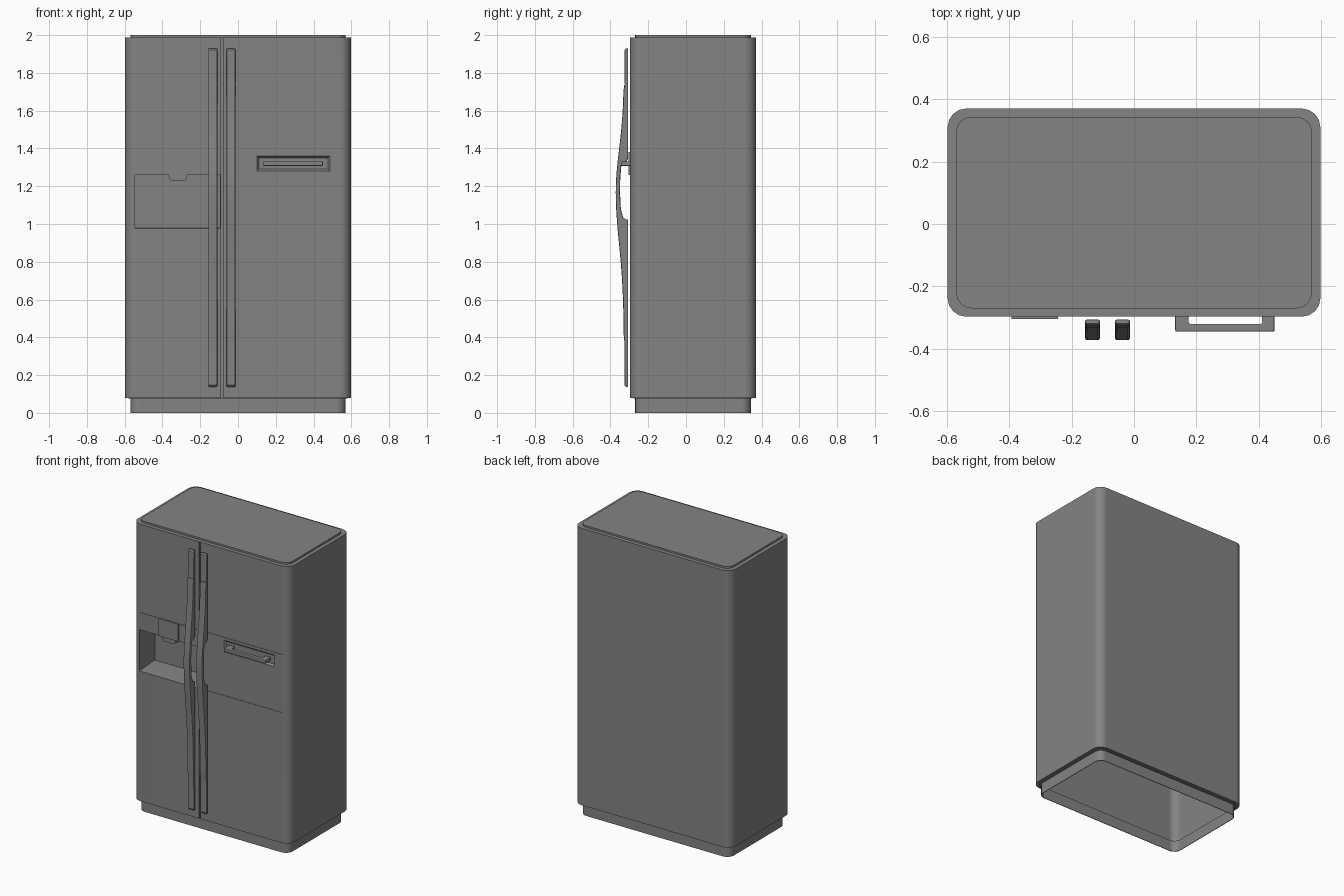
import bpy, bmesh, math
from mathutils import Vector

old = bpy.data.objects.get("Cube")
if old:
    bpy.data.objects.remove(old, do_unlink=True)

GREY = (0.23, 0.23, 0.23, 1)
steel = bpy.data.materials.new("grey_steel")
steel.use_nodes = True
steel.diffuse_color = GREY
steel.node_tree.nodes["Principled BSDF"].inputs["Base Color"].default_value = GREY

FRONT, BACK, HALF_W = -0.297, 0.37, 0.597
MID_Y = (FRONT + BACK) / 2
HALF_D = (BACK - FRONT) / 2


def finish(name, bm, smooth=True):
    bmesh.ops.recalc_face_normals(bm, faces=bm.faces)
    mesh = bpy.data.meshes.new(name)
    bm.to_mesh(mesh)
    bm.free()
    mesh.materials.append(steel)
    obj = bpy.data.objects.new(name, mesh)
    bpy.context.collection.objects.link(obj)
    if smooth:
        shade(obj)
    return obj


def activate(obj):
    bpy.ops.object.select_all(action='DESELECT')
    obj.select_set(True)
    bpy.context.view_layer.objects.active = obj


def shade(obj):
    activate(obj)
    bpy.ops.object.shade_smooth_by_angle(angle=math.radians(35))


def loft(name, rings, smooth=True):
    """Skin a stack of equal-length rings and cap both ends."""
    bm = bmesh.new()
    loops = [[bm.verts.new(p) for p in ring] for ring in rings]
    for a, b in zip(loops, loops[1:]):
        for i in range(len(a)):
            j = (i + 1) % len(a)
            bm.faces.new((a[i], a[j], b[j], b[i]))
    bm.faces.new(loops[0])
    bm.faces.new(loops[-1])
    return finish(name, bm, smooth)


def prism(name, profile, x0, x1, smooth=True):
    """Extrude a (y, z) profile along x."""
    return loft(name, [[(x, y, z) for y, z in profile] for x in (x0, x1)], smooth)


def box(name, x0, x1, y0, y1, z0, z1, smooth=True):
    return prism(name, [(y0, z0), (y1, z0), (y1, z1), (y0, z1)], x0, x1, smooth)


def rounded_ring(inset, z, radius=0.06, steps=4):
    w, d, r = HALF_W - inset, HALF_D - inset, radius - inset * 0.4
    pts = []
    for q, (sx, sy) in enumerate([(1, 1), (-1, 1), (-1, -1), (1, -1)]):
        for k in range(steps + 1):
            a = math.pi / 2 * (q + k / steps)
            pts.append((sx * (w - r) + r * math.cos(a),
                        MID_Y + sy * (d - r) + r * math.sin(a), z))
    return pts


def cut(target, cutter):
    mod = target.modifiers.new("cut", 'BOOLEAN')
    mod.operation, mod.solver, mod.object = 'DIFFERENCE', 'EXACT', cutter
    activate(target)
    bpy.ops.object.modifier_apply(modifier=mod.name)
    bpy.data.objects.remove(cutter, do_unlink=True)


def bevel(obj, width, segments, angle=50):
    mod = obj.modifiers.new("soft_edges", 'BEVEL')
    mod.width, mod.segments = width, segments
    mod.limit_method, mod.angle_limit = 'ANGLE', math.radians(angle)
    activate(obj)
    bpy.ops.object.modifier_apply(modifier=mod.name)
    shade(obj)


# Cabinet: open underneath, recessed plinth, stepped lid
cabinet = loft("cabinet", [rounded_ring(i, z) for i, z in [
    (0.018, 0.9), (0.018, 0.075), (0.031, 0.075), (0.031, 0),
    (0.027, 0), (0.027, 0.08), (0, 0.08), (0, 1.988),
    (0.027, 1.988), (0.027, 2.0)]], smooth=False)

# Gap between the doors
cut(cabinet, box("gap", -0.091, -0.079, FRONT - 0.1, FRONT + 0.015, 0.05, 1.985, False))

# Dispenser niche with a gently sloping floor
cut(cabinet, prism("niche", [(FRONT - 0.05, 0.972), (FRONT, 0.975), (-0.127, 0.985),
                             (-0.127, 1.26), (FRONT - 0.05, 1.26)], -0.545, -0.096, False))

# Fine seams above the niche and across the wide door
for x0, x1, z in [(-0.545, -0.091, 1.38), (-0.079, 0.57, 1.38), (-0.079, 0.57, 0.98)]:
    cut(cabinet, box("seam", x0, x1, FRONT - 0.05, FRONT + 0.003, z - 0.0015, z + 0.0015, False))


# Tapered pocket behind the drawer pull
def pocket_ring(m, y):
    return [(0.10 + m, y, 1.28 + m), (0.487 - m, y, 1.28 + m),
            (0.487 - m, y, 1.36 - m), (0.10 + m, y, 1.36 - m)]


cut(cabinet, loft("pocket", [pocket_ring(0, FRONT - 0.05), pocket_ring(0, FRONT),
                             pocket_ring(0.01, FRONT + 0.012)], False))
shade(cabinet)
weighted = cabinet.modifiers.new("flat_panels", 'WEIGHTED_NORMAL')
weighted.keep_sharp = True

# Dispenser control plate and spout
box("control_plate", -0.392, -0.243, FRONT - 0.007, FRONT + 0.01, 1.26, 1.38)
loft("spout", [[(x, y, z) for x, y in [(-0.318 - w, FRONT), (-0.318 + w, FRONT),
                                     (-0.318 + w, -0.2), (-0.318 - w, -0.2)]]
               for w, z in [(0.05, 1.262), (0.047, 1.238), (0.038, 1.23)]])

# Drawer pull: one bar bent back to the door at both ends
pull = loft("drawer_pull", [[(x, y, z) for x, y in [
    (0.132, -0.284), (0.132, -0.345), (0.45, -0.345), (0.45, -0.284),
    (0.41, -0.284), (0.41, -0.32), (0.175, -0.32), (0.175, -0.284)]]
    for z in (1.308, 1.332)])
bevel(pull, 0.005, 2)


# Long door handles: bowed front, grip opening at the back
def bow(z):
    t = (z - 1.17) / (0.27 if z < 1.17 else 0.22)
    return -0.325 - 0.043 * math.exp(-t * t / 2) - 0.004 * (0.4 < z < 1.74)


STEPS = 40
LOW, HIGH = 0.137, 1.93
front_curve = [(bow(z), z) for z in (LOW + 0.01 + (HIGH - LOW - 0.02) * i / STEPS
                                     for i in range(STEPS + 1))]
back_line = [(-0.318, HIGH), (-0.306, HIGH), (-0.306, 1.35), (-0.318, 1.325), (-0.342, 1.31),
             (-0.348, 1.24), (-0.349, 1.16), (-0.345, 1.08), (-0.333, 1.035),
             (-0.32, 1.025), (-0.306, 1.025), (-0.306, LOW), (-0.316, LOW)]
for side, x in (("right", -0.133), ("left", -0.037)):
    handle = prism(side + "_door_handle", front_curve + back_line, x - 0.024, x + 0.024)
    bevel(handle, 0.007, 2, 60)
    # Joint line near the top of the handle
    cut(handle, box("joint", x - 0.05, x + 0.05, -0.4, -0.322, 1.735, 1.74, False))
    shade(handle)
